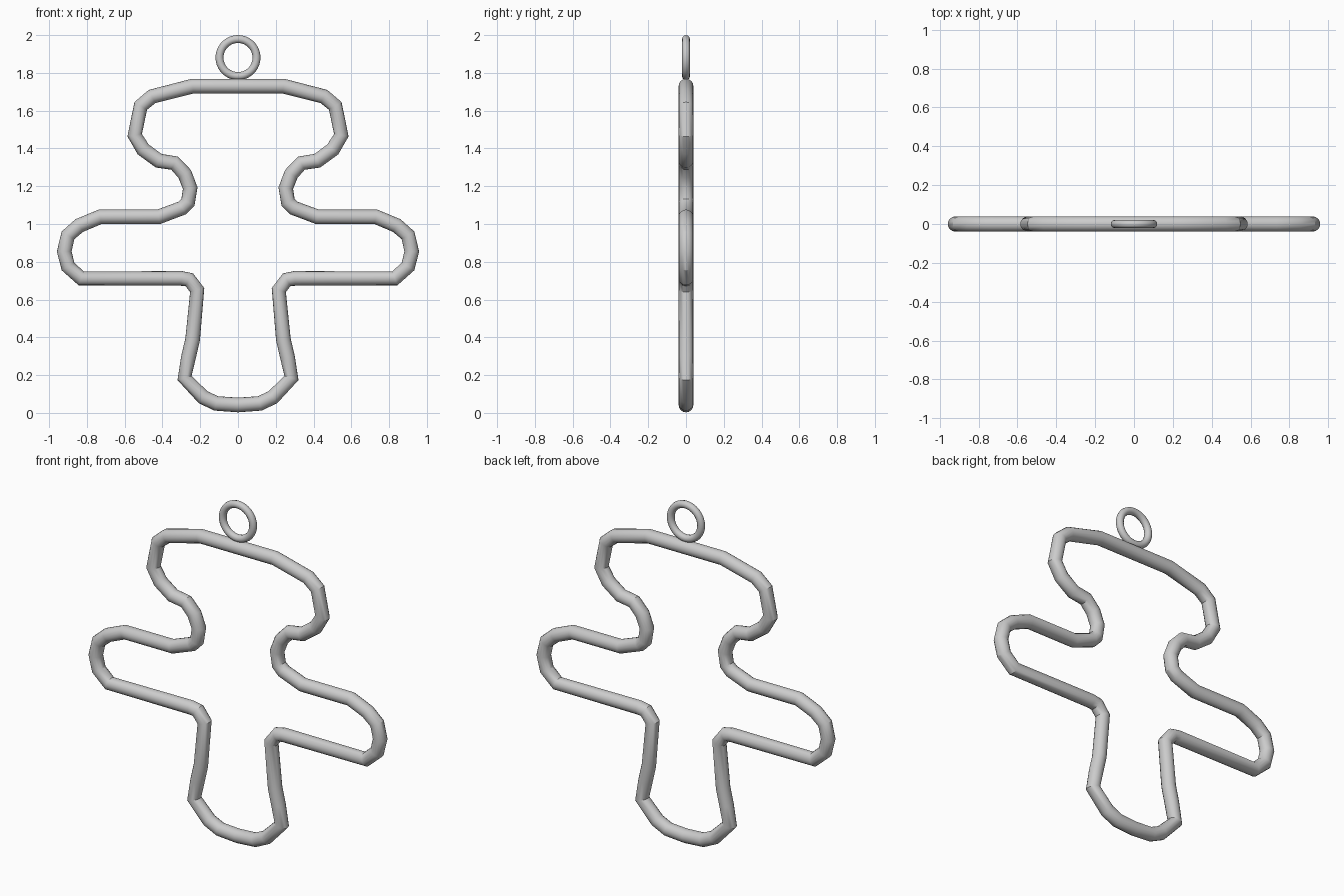
import bpy
import math

if "Cube" in bpy.data.objects:
    bpy.data.objects.remove(bpy.data.objects["Cube"])

# Right half of the outline's centre line (x, z), from top to bottom
half = [
    (0.24, 1.73), (0.455, 1.675), (0.515, 1.625), (0.547, 1.47), (0.502, 1.395),
    (0.42, 1.335), (0.335, 1.322), (0.282, 1.265), (0.253, 1.19), (0.265, 1.115),
    (0.295, 1.085), (0.42, 1.038), (0.73, 1.038), (0.84, 0.992), (0.90, 0.94),
    (0.92, 0.855), (0.90, 0.775), (0.83, 0.712), (0.30, 0.712), (0.258, 0.705),
    (0.216, 0.65), (0.24, 0.39), (0.262, 0.295), (0.283, 0.185), (0.185, 0.083),
    (0.115, 0.05),
]
path = half + [(0, 0.042)] + [(-x, z) for x, z in reversed(half)]

# Tubular figure outline
curve = bpy.data.curves.new("figure_outline", 'CURVE')
curve.dimensions = '3D'
curve.bevel_depth = 0.039
curve.bevel_resolution = 6
spline = curve.splines.new('POLY')
spline.points.add(len(path) - 1)
for p, (x, z) in zip(spline.points, path):
    p.co = (x, 0, z, 1)
spline.use_cyclic_u = True
outline = bpy.data.objects.new("figure_outline", curve)
bpy.context.collection.objects.link(outline)
bpy.context.view_layer.objects.active = outline
outline.select_set(True)
bpy.ops.object.convert(target='MESH')
bpy.ops.object.shade_smooth_by_angle(angle=math.radians(30))

# Hanging ring on top
bpy.ops.mesh.primitive_torus_add(
    major_radius=0.098, minor_radius=0.021, major_segments=48, minor_segments=12,
    location=(0, 0, 1.881), rotation=(math.pi / 2, 0, 0))
bpy.context.object.name = "hanging_ring"
bpy.ops.object.shade_smooth_by_angle(angle=math.radians(40))
